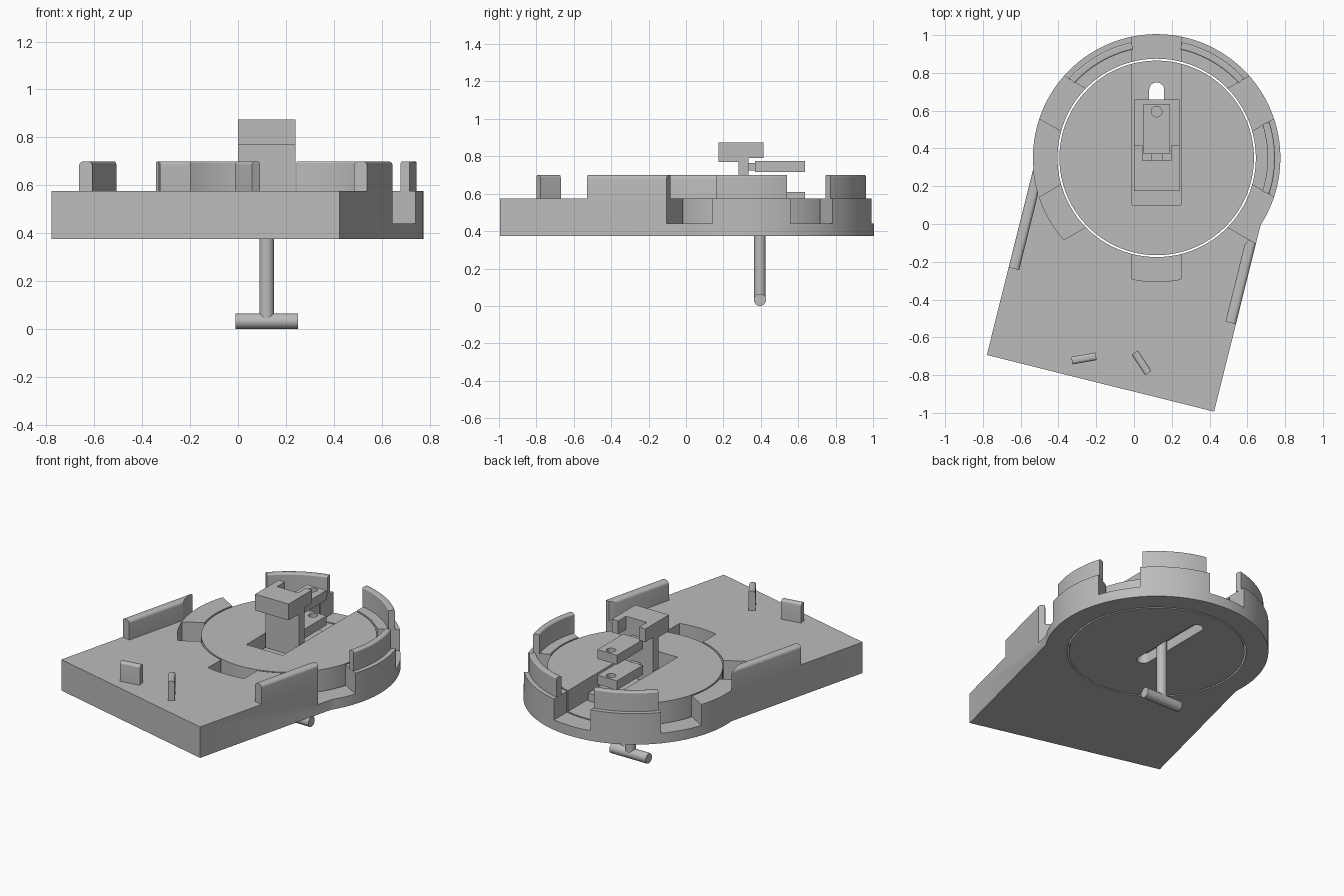
import bpy, bmesh, math
from mathutils import Matrix, Vector

old = bpy.data.objects.get("Cube")
if old:
    bpy.data.objects.remove(old, do_unlink=True)

grey = bpy.data.materials.new("plain_grey")
grey.use_nodes = True
grey.diffuse_color = (0.5, 0.5, 0.5, 1)
grey.node_tree.nodes["Principled BSDF"].inputs["Base Color"].default_value = (0.5, 0.5, 0.5, 1)

CX, CY = 0.12, 0.35              # turntable axis
BOTTOM, DECK, TOP, FLOOR = 0.375, 0.575, 0.70, 0.44
RING, BORE, DISC = 0.655, 0.525, 0.515
TILT = math.radians(-14)         # the plate is turned about the axis
SLOT_HALF = 0.13
AXIS = Matrix.Translation((CX, CY, 0))
PLATE = AXIS @ Matrix.Rotation(TILT, 4, 'Z')


def prism(name, pts, z0, z1, matrix=Matrix()):
    """Extrude a plan outline from z0 to z1."""
    bm = bmesh.new()
    face = bm.faces.new([bm.verts.new((x, y, z0)) for x, y in pts])
    up = bmesh.ops.extrude_face_region(bm, geom=[face])["geom"]
    bmesh.ops.translate(bm, vec=(0, 0, z1 - z0),
                        verts=[v for v in up if isinstance(v, bmesh.types.BMVert)])
    bmesh.ops.transform(bm, matrix=matrix, verts=bm.verts)
    bmesh.ops.recalc_face_normals(bm, faces=bm.faces)
    mesh = bpy.data.meshes.new(name)
    bm.to_mesh(mesh)
    bm.free()
    mesh.materials.append(grey)
    ob = bpy.data.objects.new(name, mesh)
    bpy.context.collection.objects.link(ob)
    return ob


def arc(r, a0, a1, n, cx=0, cy=0):
    return [(cx + r * math.cos(a0 + (a1 - a0) * i / n),
             cy + r * math.sin(a0 + (a1 - a0) * i / n)) for i in range(n + 1)]


def circle(r, n=96, cx=0, cy=0):
    return arc(r, 0, math.tau, n, cx, cy)[:-1]


def rect(x0, x1, y0, y1):
    return [(x0, y0), (x1, y0), (x1, y1), (x0, y1)]


def box(name, x0, x1, y0, y1, z0, z1):
    return prism(name, rect(x0, x1, y0, y1), z0, z1)


def cut(ob, *cutters):
    """Subtract the cutters and delete them."""
    for c in cutters:
        mod = ob.modifiers.new("cut", 'BOOLEAN')
        mod.operation, mod.solver, mod.object = 'DIFFERENCE', 'EXACT', c
        bpy.context.view_layer.objects.active = ob
        bpy.ops.object.modifier_apply(modifier=mod.name)
        bpy.data.objects.remove(c, do_unlink=True)


def slot(angle, is_open):
    """Radial slot cutter: open ones leave the rim, the others end on its arc."""
    if is_open:
        pts = rect(0.4, 0.8, -SLOT_HALF, SLOT_HALF)
    else:
        a = math.asin(SLOT_HALF / RING)
        pts = [(0.4, SLOT_HALF), (0.4, -SLOT_HALF)] + arc(RING, -a, a, 12)
    turn = AXIS @ Matrix.Rotation(math.radians(angle), 4, 'Z')
    return prism("slot_cutter", pts, FLOOR, 0.9, turn)


def rounded_bar(name, length, width, fillet, x, y, angle, frame=Matrix()):
    """Upright bar on the deck with rounded long top edges."""
    h, w = TOP - DECK, width / 2
    pts = [(-w, 0), (w, 0)]
    pts += arc(fillet, 0, math.pi / 2, 6, w - fillet, h - fillet)
    pts += arc(fillet, math.pi / 2, math.pi, 6, fillet - w, h - fillet)
    # profile plane (x, y) becomes (across, up), extrusion runs along the bar
    stand = Matrix(((0, 0, 1, 0), (1, 0, 0, 0), (0, 1, 0, 0), (0, 0, 0, 1)))
    place = Matrix.Translation((x, y, DECK)) @ Matrix.Rotation(math.radians(angle), 4, 'Z')
    return prism(name, pts, -length / 2, length / 2, frame @ place @ stand)


# Base: tilted plate merged with the round rim
HALF, FRONT = 0.62, -1.23
meet = math.asin(math.sqrt(RING ** 2 - HALF ** 2) / RING)
outline = [(-HALF, FRONT), (HALF, FRONT)] + arc(RING, -meet, math.pi + meet, 96)
base = prism("base_plate", outline, BOTTOM, DECK, PLATE)
cut(base, prism("bore_cutter", circle(BORE, 128), 0.2, 0.9, AXIS))
for angle in (-30, 30, 90, 150, 210, 270):
    cut(base, slot(angle, angle < 200))

# Turntable disc with a channel and a long through slot
disc = prism("turntable", circle(DISC, 128), BOTTOM, DECK, AXIS)
cut(disc, box("channel_cutter", -0.01, 0.25, 0.10, 1.0, FLOOR, 0.9))
oblong = arc(0.04, 0, math.pi, 12, CX, 0.71) + arc(0.04, math.pi, math.tau, 12, CX, 0.23)
cut(disc, prism("slot_cutter", oblong, 0.2, 0.9))

# Curved walls on the rim
for i, mid in enumerate((0, 60, 120)):
    bm_half = math.radians(17.7)
    plan = arc(0.626, -bm_half, bm_half, 20) + arc(0.587, bm_half, -bm_half, 20)
    wall = prism(f"rim_wall_{i + 1}", plan, DECK, TOP,
                 AXIS @ Matrix.Rotation(math.radians(mid), 4, 'Z'))
    bev = wall.modifiers.new("soft_top", 'BEVEL')
    bev.width, bev.segments, bev.limit_method = 0.008, 3, 'WEIGHT'
    weight = wall.data.attributes.new("bevel_weight_edge", 'FLOAT', 'EDGE')
    for e in wall.data.edges:
        a, b = (wall.data.vertices[k].co for k in e.vertices)
        if min(a.z, b.z) > TOP - 0.001 and (a - b).length < 0.03:
            weight.data[e.index].value = 1

# Side rails, ending against the rim
for side, name in ((-1, "right_rail"), (1, "left_rail")):
    rail = rounded_bar(name, 0.65, 0.057, 0.02, side * 0.5915, -0.427, 90, PLATE)
    cut(rail, prism("rim_cutter", circle(RING), 0.5, 0.9, AXIS))
    if side > 0:
        cut(rail, slot(-30, True))

# Two small pegs near the front
rounded_bar("right_peg", 0.13, 0.04, 0.015, -0.265, -0.712, 10)
rounded_bar("left_peg", 0.13, 0.04, 0.015, 0.04, -0.735, -57)

# Sliding clamp: foot, column, notched head
box("clamp_foot", 0, 0.24, 0.18, 0.66, FLOOR, 0.49)
box("clamp_column", 0, 0.24, 0.28, 0.335, 0.485, 0.80)
head = box("clamp_head", 0, 0.24, 0.175, 0.415, 0.79, 0.875)
cut(head, box("notch_cutter", 0.045, 0.195, 0.335, 0.5, 0.7, 0.95))
box("clamp_head_lip", 0, 0.24, 0.175, 0.335, 0.77, 0.80)

# Two drilled arms behind the column
for name, z in (("lower_arm", 0.55), ("upper_arm", 0.715)):
    arm = box(name, 0.05, 0.19, 0.37, 0.635, z, z + 0.06)
    cut(arm, prism("hole_cutter", circle(0.028, 32, CX, 0.595), z - 0.1, z + 0.1))
    box(name + "_link", 0.09, 0.15, 0.33, 0.375, z + 0.01, z + 0.05)

# Clamping screw with a cross handle
prism("screw_shaft", circle(0.031, 32, CX, 0.395), 0.033, 0.48)
lay = Matrix.Translation((CX, 0.395, 0.0325)) @ Matrix.Rotation(math.pi / 2, 4, 'Y')
prism("screw_handle", circle(0.0325, 32), -0.13, 0.13, lay)

# Smooth curved faces, keep edges sharp
bpy.ops.object.select_all(action='DESELECT')
for ob in bpy.context.collection.objects:
    if ob.type == 'MESH' and grey.name in ob.data.materials:
        ob.select_set(True)
        bpy.context.view_layer.objects.active = ob
bpy.ops.object.shade_smooth_by_angle(angle=math.radians(30))
